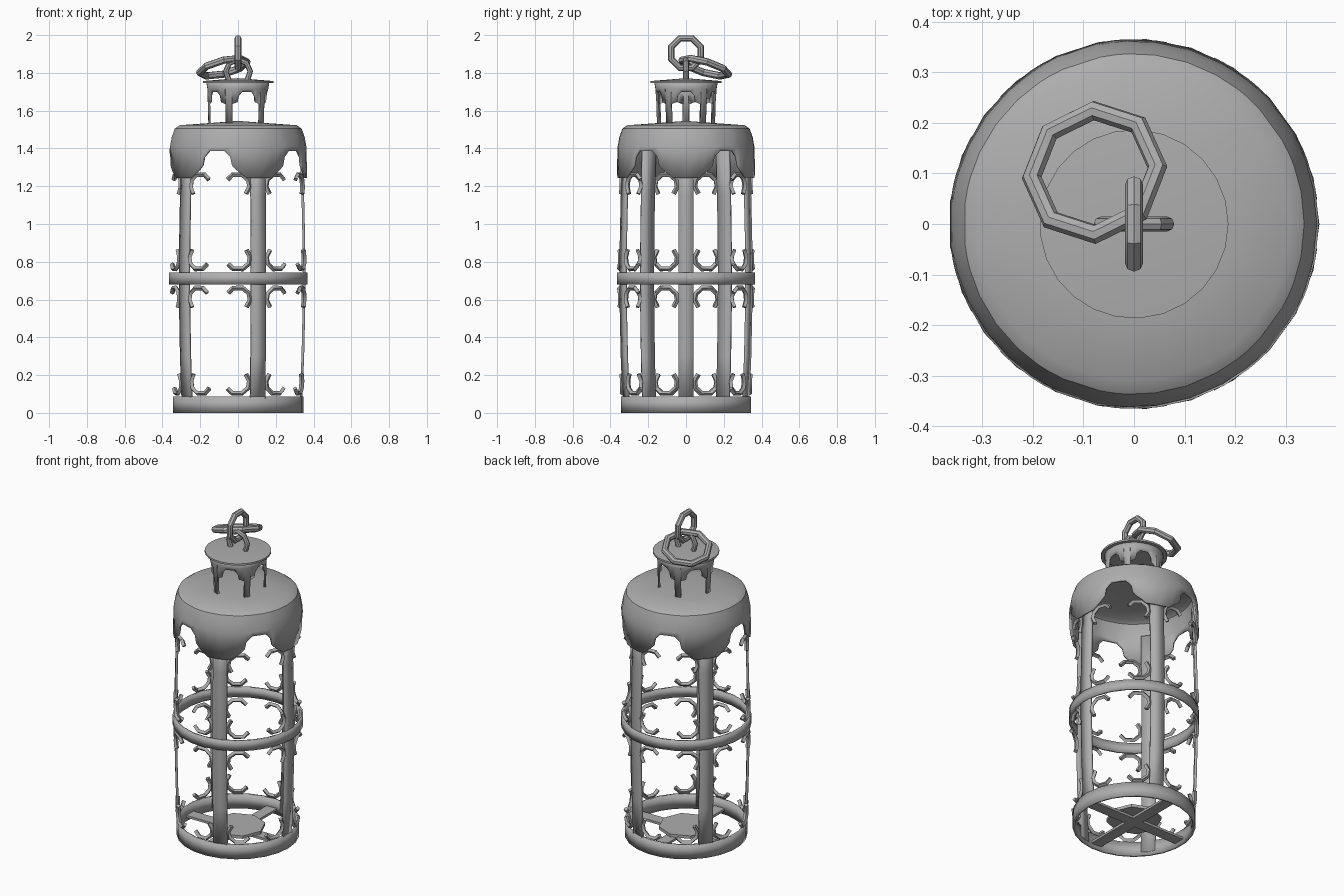
import bpy
import bmesh
from math import sin, cos, pi, radians, tau
from mathutils import Vector

if "Cube" in bpy.data.objects:
    bpy.data.objects.remove(bpy.data.objects["Cube"], do_unlink=True)

metal = bpy.data.materials.new("grey metal")
metal.use_nodes = True
GREY = (0.42, 0.42, 0.42, 1)
metal.diffuse_color = GREY
metal.node_tree.nodes["Principled BSDF"].inputs["Base Color"].default_value = GREY

SIDES = 5
STEP = 360 / SIDES


def finish(obj, smooth=True):
    obj.data.materials.clear()
    obj.data.materials.append(metal)
    bpy.ops.object.select_all(action='DESELECT')
    obj.select_set(True)
    bpy.context.view_layer.objects.active = obj
    if smooth:
        bpy.ops.object.shade_smooth_by_angle(angle=radians(35))
    return obj


def polar(r, deg, z):
    return Vector((r * cos(radians(deg)), r * sin(radians(deg)), z))


def sheet(name, columns, closed=True, thickness=0.0):
    """Skin neighbouring columns of points, then thicken inwards."""
    bm = bmesh.new()
    cols = [[bm.verts.new(p) for p in col] for col in columns]
    pairs = list(zip(cols, cols[1:]))
    if closed:
        pairs.append((cols[-1], cols[0]))
    for a, b in pairs:
        for k in range(len(a) - 1):
            bm.faces.new((a[k], b[k], b[k + 1], a[k + 1]))
    bmesh.ops.remove_doubles(bm, verts=bm.verts, dist=1e-5)
    mesh = bpy.data.meshes.new(name)
    bm.to_mesh(mesh)
    bm.free()
    obj = bpy.data.objects.new(name, mesh)
    bpy.context.collection.objects.link(obj)
    if thickness:
        mod = obj.modifiers.new("thickness", 'SOLIDIFY')
        mod.thickness = thickness
        mod.offset = -1
    return finish(obj)


def revolve(name, profile, sides=25, thickness=0.0):
    angles = [i * 360 / sides for i in range(sides)]
    return sheet(name, [[polar(r, a, z) for r, z in profile] for a in angles],
                 thickness=thickness)


def scalloped(name, first, edge, low_radius, upper, thickness):
    """Revolved wall whose lower edge repeats; edge = (angle from notch, z)."""
    half = [e for e in edge if e[0] < STEP / 2]
    sector = [(-a, z) for a, z in reversed(edge)] + half
    columns = []
    for i in range(SIDES):
        for a, low in sector:
            deg = first + i * STEP + a
            columns.append([polar(low_radius, deg, low)]
                           + [polar(r, deg, z) for r, z in upper])
    return sheet(name, columns, thickness=thickness)


def tubes(name, paths, depth, resolution):
    curve = bpy.data.curves.new(name, 'CURVE')
    curve.dimensions = '3D'
    curve.bevel_depth = depth
    curve.bevel_resolution = resolution
    curve.use_fill_caps = True
    for path in paths:
        spline = curve.splines.new('POLY')
        spline.points.add(len(path) - 1)
        for point, co in zip(spline.points, path):
            point.co = (*co, 1)
    obj = bpy.data.objects.new(name, curve)
    bpy.context.collection.objects.link(obj)
    finish(obj, False)
    bpy.ops.object.convert(target='MESH')
    return finish(bpy.context.object)


def link(name, centre, major, minor, normal, spin):
    bpy.ops.mesh.primitive_torus_add(major_segments=8, minor_segments=8,
                                     major_radius=major, minor_radius=minor)
    obj = bpy.context.object
    obj.name = name
    turn = Vector(normal).to_track_quat('Z', 'Y').to_matrix().to_4x4()
    for v in obj.data.vertices:
        c, s = cos(spin), sin(spin)
        x, y, z = v.co
        v.co = turn @ Vector((c * x - s * y, s * x + c * y, z))
    obj.location = centre
    return finish(obj)


def bar_radius(z):
    return 0.357 - 0.038 * (z - 0.72) ** 2


# Hoops of the cage
revolve("base_ring", [(0.346, 0), (0.346, 0.088)], thickness=0.014)
revolve("middle_ring", [(0.367, 0.68), (0.367, 0.742)], thickness=0.014)

# Upright bars, gently bowed
heights = [0.02, 0.3, 0.55, 0.72, 0.9, 1.15, 1.42]
for i in range(SIDES):
    deg = i * STEP
    side = polar(1, deg + 90, 0)
    sheet("upright_bar_%d" % (i + 1),
          [[polar(bar_radius(z), deg, z) + side * s for z in heights]
           for s in (-0.041, 0.041)], closed=False, thickness=0.014)

# Curled brackets in the corners between bars and hoops
hook = [(0.025, 0.115), (0.006, 0.078), (0.012, 0.042),
        (0.045, 0.014), (0.095, 0.014), (0.122, 0.04)]
paths = []
for i in range(SIDES):
    for s in (-1, 1):
        for z0, up in ((0.09, 1), (0.675, -1), (0.748, 1), (1.275, -1)):
            path = []
            for u, v in hook:
                z = z0 + up * v
                r = bar_radius(z) - 0.004
                path.append(polar(r, i * STEP + s * (0.041 + u) / r * 180 / pi, z))
            paths.append(path)
tubes("curled_brackets", paths, 0.013, 0)

# Floor cross and plate
for name, size in (("floor_plank_x", (0.66, 0.07, 0.014)),
                   ("floor_plank_y", (0.07, 0.66, 0.014))):
    bpy.ops.mesh.primitive_cube_add(size=1, location=(0, 0, 0.03))
    plank = bpy.context.object
    plank.name = name
    for v in plank.data.vertices:
        v.co = Vector(a * b for a, b in zip(v.co, size))
    finish(plank)
bpy.ops.mesh.primitive_cylinder_add(vertices=8, radius=0.155, depth=0.018,
                                    location=(0, 0, 0.046))
bpy.context.object.name = "floor_plate"
finish(bpy.context.object)

# Domed cap with scalloped skirt
scalloped("scalloped_cap", STEP / 2,
          [(6.5, 1.387), (11.5, 1.355), (13, 1.31), (16, 1.29), (25, 1.245), (36, 1.243)],
          0.366,
          [(0.362, 1.41), (0.353, 1.46), (0.337, 1.505), (0.31, 1.523),
           (0.17, 1.533), (0, 1.546)], 0.012)

# Vent collar on narrow legs
scalloped("vent_collar", 0,
          [(9, 1.7), (16, 1.68), (19, 1.645), (29, 1.635), (29.5, 1.53), (36, 1.53)],
          0.157, [(0.162, 1.715), (0.168, 1.75)], 0.012)

# Lid
revolve("vent_lid", [(0, 1.742), (0.187, 1.746), (0.187, 1.757), (0, 1.772)])

# Staple and chain links
arc = [radians(-40 + 260 * i / 6) for i in range(7)]
tubes("lid_staple", [[(0.065 * cos(a), 0, 1.805 + 0.065 * sin(a)) for a in arc]],
      0.015, 2)
link("tilted_link", (-0.078, 0.102, 1.83), 0.128, 0.02, (-0.25, 0.3, 1), radians(8))
link("hanging_link", (0, 0, 1.905), 0.084, 0.018, (1, 0, 0), tau / 16)
